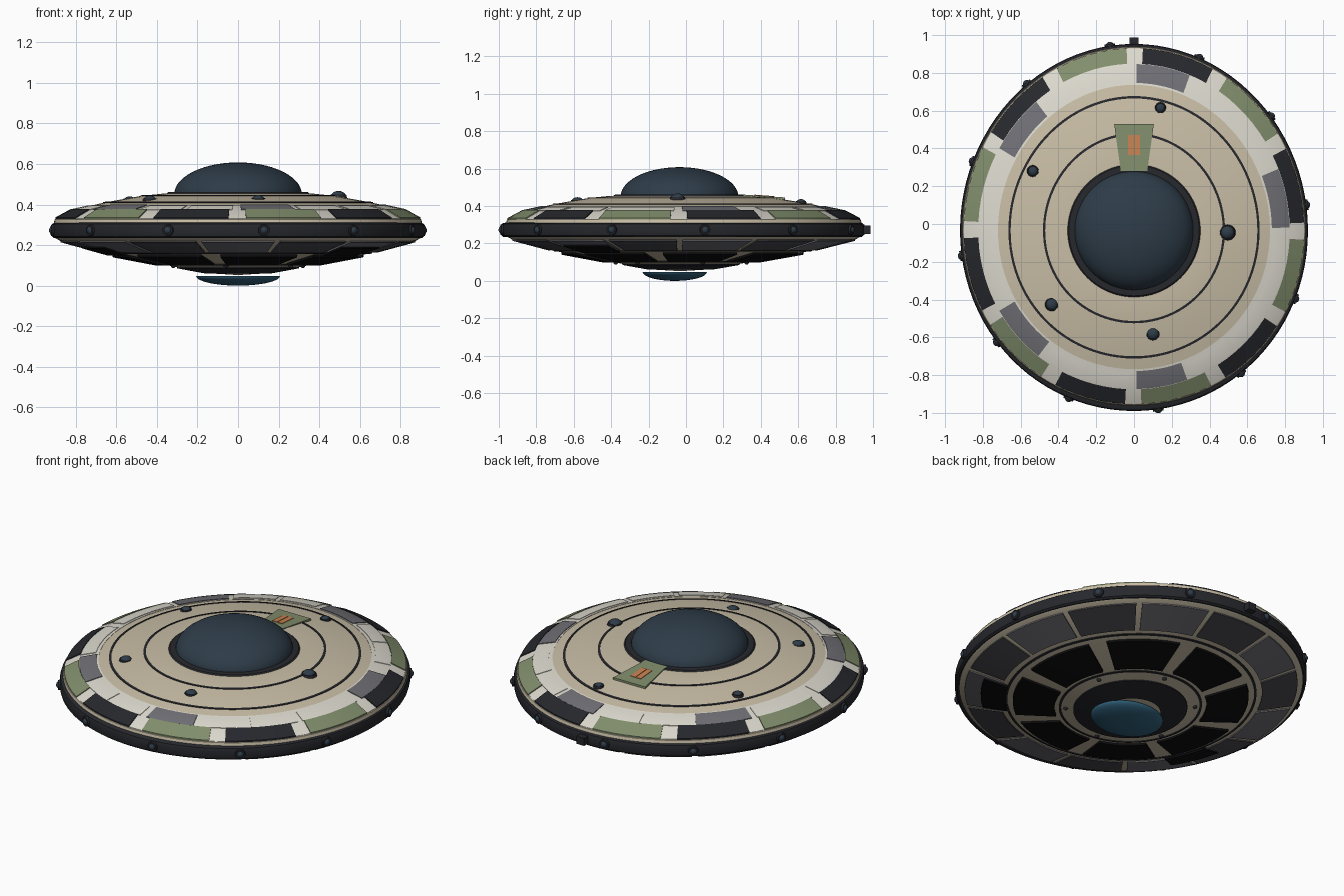
import bpy, bmesh
from math import sin, cos, pi, radians
from mathutils import Matrix, Vector

if "Cube" in bpy.data.objects:
    bpy.data.objects.remove(bpy.data.objects["Cube"])


def mat(name, r, g, b):
    m = bpy.data.materials.new(name)
    m.diffuse_color = (r, g, b, 1)
    m.use_nodes = True
    m.node_tree.nodes["Principled BSDF"].inputs["Base Color"].default_value = m.diffuse_color
    return m


TAN = mat("tan", .58, .51, .38)
WHITE = mat("off_white", .72, .70, .62)
GREEN = mat("green", .22, .27, .15)
DARK = mat("charcoal", .02, .021, .026)
BLACK = mat("black", .004, .004, .005)
GREY = mat("grey", .16, .16, .18)
GREY2 = mat("dark_grey", .07, .07, .08)
GLASS = mat("dark_glass", .027, .045, .065)
BLUE = mat("blue_glass", .03, .12, .2)
ORANGE = mat("orange", .58, .22, .08)

EGG = (1.045, .025, -.034)      # y stretch, front/back asymmetry, centre y
BELT = (1.055, .017, -.034)
ROUND = (1.0, 0.0, -.035)
LENS = (.83, 0.0, -.06)

# radius / height profiles of both hull shells
UPPER = [(0, .455), (.36, .455), (.476, .443), (.66, .41), (.73, .393),
         (.82, .373), (.905, .327), (.91, .305)]
LOWER = [(0, .052), (.13, .06), (.24, .08), (.40, .11), (.61, .15),
         (.67, .165), (.88, .222), (.91, .24)]


def at(r, a, z, shape=EGG):
    k, s, c = shape
    return Vector((r * cos(a), c + r * sin(a) * (k + s * sin(a)), z))


def surf(profile, r):
    for (r0, z0), (r1, z1) in zip(profile, profile[1:]):
        if r <= r1:
            return z0 + (z1 - z0) * (r - r0) / (r1 - r0)
    return profile[-1][1]


def finish(bm, name, material):
    bmesh.ops.remove_doubles(bm, verts=bm.verts, dist=1e-5)
    bmesh.ops.recalc_face_normals(bm, faces=bm.faces)
    me = bpy.data.meshes.new(name)
    bm.to_mesh(me)
    bm.free()
    ob = bpy.data.objects.new(name, me)
    bpy.context.collection.objects.link(ob)
    me.materials.append(material)
    bpy.ops.object.select_all(action='DESELECT')
    ob.select_set(True)
    bpy.context.view_layer.objects.active = ob
    bpy.ops.object.shade_smooth_by_angle(angle=radians(30))
    return ob


def lathe(name, profile, material, shape=EGG, loop=False, seg=96):
    bm = bmesh.new()
    rings = [[bm.verts.new(at(max(r, 1e-7), 2 * pi * i / seg, z, shape)) for i in range(seg)]
             for r, z in profile]
    pairs = list(zip(rings, rings[1:])) + ([(rings[-1], rings[0])] if loop else [])
    for a, b in pairs:
        for i in range(seg):
            j = (i + 1) % seg
            bm.faces.new((a[i], a[j], b[j], b[i]))
    return finish(bm, name, material)


def band(name, r0, r1, profile, lift, material):
    """Thin ring lying on a hull shell."""
    sgn = 1 if profile is UPPER else -1
    rs = [r0] + [r for r, z in profile if r0 < r < r1] + [r1]
    top = [(r, surf(profile, r) + sgn * lift) for r in rs]
    bot = [(r, surf(profile, r) - sgn * .004) for r in reversed(rs)]
    lathe(name, top + bot, material, loop=True)


def panels(name, spans, r0, r1, profile, lift, material):
    """Raised plates on a hull shell; spans are (start, end) degrees."""
    sgn = 1 if profile is UPPER else -1
    bm = bmesh.new()
    rs = [r0] + [r for r, z in profile if r0 < r < r1] + [r1]
    n = 6
    for a0, a1 in spans:
        g = [[bm.verts.new(at(r, radians(a0 + (a1 - a0) * i / n),
                              surf(profile, r) + sgn * lift)) for i in range(n + 1)] for r in rs]
        for a, b in zip(g, g[1:]):
            for i in range(n):
                bm.faces.new((a[i], a[i + 1], b[i + 1], b[i]))
        rim = g[0] + [row[-1] for row in g[1:-1]] + g[-1][::-1] + [row[0] for row in g[-2:0:-1]]
        low = [bm.verts.new(v.co - Vector((0, 0, sgn * (lift + .004)))) for v in rim]
        for i in range(len(rim)):
            j = (i + 1) % len(rim)
            bm.faces.new((rim[i], rim[j], low[j], low[i]))
    finish(bm, name, material)


def balls(name, items, material, flat=1.0):
    bm = bmesh.new()
    for p, r in items:
        bmesh.ops.create_uvsphere(bm, u_segments=20, v_segments=12, radius=r,
                                  matrix=Matrix.Translation(p) @ Matrix.Diagonal((1, 1, flat, 1)))
    finish(bm, name, material)


def cap(r, z, h, n=14):
    return [(0, z)] + [(r * cos(pi / 2 * i / n), z + h * sin(pi / 2 * i / n)) for i in range(n + 1)]


# hull shells and rim belt
lathe("upper_hull", UPPER, TAN)
lathe("lower_hull", LOWER, TAN)
lathe("rim_belt", [(.88, .235), (.908, .235), (.918, .243), (.921, .255), (.921, .292),
                   (.917, .304), (.908, .31), (.88, .312)], DARK, BELT, True)

# canopy and belly lens, each with a collar
lathe("canopy", cap(.315, .45, .158), GLASS, ROUND)
lathe("canopy_collar", [(.30, .45), (.30, .463), (.345, .461), (.355, .452)], DARK, ROUND, True)
lathe("belly_lens", cap(.207, .048, -.048), BLUE, LENS)
band("belly_collar", .16, .30, LOWER, .006, DARK)

# ring seams
for r in (.476, .659):
    band("upper_seam", r - .006, r + .006, UPPER, .003, DARK)
for r in (.37, .655):
    band("lower_seam", r - .006, r + .006, LOWER, .004, DARK)

# upper rim plating: twelve alternating panels over a pale band
band("pale_band", .72, .90, UPPER, .002, WHITE)
span = lambda k: (30 * k + 2.5, 30 * k + 27)
panels("green_rim_panels", [span(k) for k in range(1, 12, 2)], .825, .902, UPPER, .008, GREEN)
panels("dark_rim_panels", [span(k) for k in range(0, 12, 2)], .825, .902, UPPER, .008, DARK)
panels("grey_inner_panels", [(1, 22), (69, 89), (129, 150), (210, 232), (271, 290)],
       .73, .823, UPPER, .006, GREY)
panels("pale_inner_panels", [(31, 48), (50, 67), (92, 108), (110, 127), (152, 178), (182, 208),
                             (234, 250), (252, 268), (292, 310), (312, 330), (332, 358)],
       .74, .823, UPPER, .005, WHITE)

# lower plating
st = 360 / 14
low = [(st * k + 1, st * (k + 1) - 1) for k in range(14)]
panels("lower_grey_panels", low[::2], .69, .875, LOWER, .007, GREY)
panels("lower_dark_panels", low[1::2], .69, .875, LOWER, .007, GREY2)
panels("belly_vents", [(45 * k - 8, 45 * k + 28) for k in range(8)], .40, .62, LOWER, .012, BLACK)
panels("belly_hatches", [(-50, -28), (-167, -147)], .66, .79, LOWER, .014, BLACK)

# rim lamps in dark sockets
lamps, bm = [], bmesh.new()
for k in range(12):
    a = radians(8 + 30 * k)
    p = at(.921, a, .273, BELT)
    lamps.append((p, .021))
    rot = Vector((cos(a), sin(a), 0)).to_track_quat('Z', 'Y').to_matrix().to_4x4()
    bmesh.ops.create_cone(bm, cap_ends=True, segments=20, radius1=.03, radius2=.027, depth=.02,
                          matrix=Matrix.Translation(p) @ rot)
finish(bm, "lamp_sockets", DARK)
balls("rim_lamps", lamps, GLASS)

# deck lamps and belly studs
spots = [(.14, .615, .03, .418), (-.535, .28, .032, .42), (.495, -.045, .043, .44),
         (-.435, -.425, .038, .42), (.1, -.58, .038, .423)]
balls("deck_lamps", [(Vector((x, y, z)), r * .85) for x, y, r, z in spots], GLASS, .75)
bm = bmesh.new()
for x, y, r, z in spots:
    bmesh.ops.create_cone(bm, cap_ends=True, segments=24, radius1=r, radius2=r * .9, depth=.016,
                          matrix=Matrix.Translation((x, y, z + .001)))
finish(bm, "deck_lamp_bases", DARK)
balls("belly_studs", [(at(.34, radians(a), surf(LOWER, .34)), .012)
                      for a in range(20, 380, 60)], DARK)


# sloping plate behind the canopy with two orange strips
def slab(name, pts, thick, material):
    bm = bmesh.new()
    f = bm.faces.new([bm.verts.new(p) for p in pts])
    r = bmesh.ops.extrude_face_region(bm, geom=[f])
    for v in r["geom"]:
        if isinstance(v, bmesh.types.BMVert):
            v.co.z -= thick
    if f.is_valid and len(bm.faces) < 6:
        bm.faces.new(list(f.verts))
    finish(bm, name, material)


slab("rear_plate", [(-.105, .53, .446), (.105, .53, .446), (.07, .28, .463), (-.07, .28, .463)],
     .012, GREEN)
for x in (-.033, .002):
    slab("orange_strip", [(x, .47, .453), (x + .031, .47, .453), (x + .031, .365, .461),
                          (x, .365, .461)], .005, ORANGE)

# rear latch block
bm = bmesh.new()
bmesh.ops.create_cube(bm, size=1, matrix=Matrix.Translation((0, .957, .273)) @
                      Matrix.Diagonal((.05, .06, .045, 1)))
finish(bm, "rear_latch", DARK)
